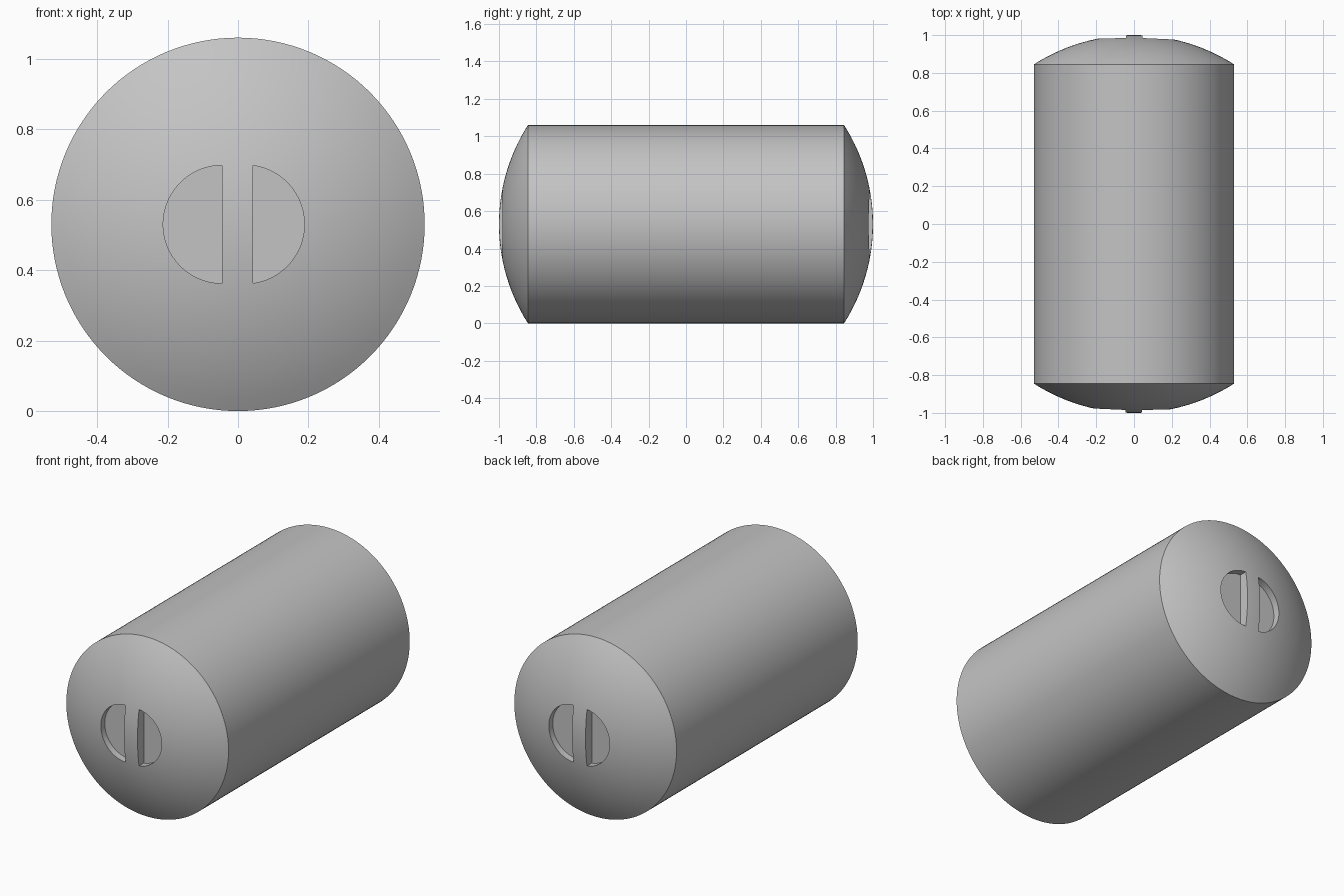
import bpy, bmesh, math
from mathutils import Matrix

cube = bpy.data.objects.get("Cube")
if cube:
    bpy.data.objects.remove(cube, do_unlink=True)

RADIUS, SHOULDER, TIP = 0.53, 0.845, 1.0
FLOOR = 0.94          # depth at which the grip recesses end
SEGMENTS, RINGS = 128, 14

grey = bpy.data.materials.new("plain grey")
grey.use_nodes = True
colour = (0.55, 0.55, 0.55, 1)
grey.diffuse_color = colour
grey.node_tree.nodes["Principled BSDF"].inputs["Base Color"].default_value = colour


def add_object(name, bm):
    mesh = bpy.data.meshes.new(name)
    bmesh.ops.recalc_face_normals(bm, faces=bm.faces)
    bm.to_mesh(mesh)
    bm.free()
    mesh.materials.append(grey)
    obj = bpy.data.objects.new(name, mesh)
    bpy.context.collection.objects.link(obj)
    return obj


# Barrel with shallow spherical ends, lathed around the y axis
rise = TIP - SHOULDER
ball = (RADIUS ** 2 + rise ** 2) / (2 * rise)
sweep = math.asin(RADIUS / ball)
cap = [(ball * math.sin(sweep * i / RINGS), TIP - ball + ball * math.cos(sweep * i / RINGS))
       for i in range(RINGS + 1)]
profile = [(r, -y) for r, y in cap] + [(r, y) for r, y in reversed(cap)]
bm = bmesh.new()
verts = [bm.verts.new((r, y, 0)) for r, y in profile]
edges = [bm.edges.new(pair) for pair in zip(verts, verts[1:])]
bmesh.ops.spin(bm, geom=verts + edges, axis=(0, 1, 0), cent=(0, 0, 0),
               angle=math.tau, steps=SEGMENTS)
bmesh.ops.remove_doubles(bm, verts=bm.verts, dist=0.0001)
bmesh.ops.translate(bm, verts=bm.verts, vec=(0, 0, RADIUS))
barrel = add_object("barrel", bm)


# D-shaped cutters leave an upright grip bar across each end
def grip_cutter(name, centre, radius, edge, side, turn):
    half = math.acos((abs(edge) - centre) / radius)
    bm = bmesh.new()
    ring = []
    for i in range(49):
        a = -half + 2 * half * i / 48
        ring.append(bm.verts.new((side * (centre + radius * math.cos(a)), -FLOOR,
                                  RADIUS + radius * math.sin(a))))
    face = bm.faces.new(ring)
    out = bmesh.ops.extrude_face_region(bm, geom=[face])["geom"]
    bmesh.ops.translate(bm, verts=[v for v in out if isinstance(v, bmesh.types.BMVert)],
                        vec=(0, -0.2, 0))
    bmesh.ops.transform(bm, verts=bm.verts, matrix=Matrix.Rotation(turn, 4, 'Z'))
    cutter = add_object(name, bm)
    cutter.hide_render = True
    return cutter


bpy.context.view_layer.objects.active = barrel
for end, turn in (("front", 0), ("back", math.pi)):
    for name, centre, radius, edge, side in (("wide", 0.045, 0.1675, 0.045, -1),
                                             ("narrow", 0.02, 0.1685, 0.043, 1)):
        cutter = grip_cutter(f"{end}_{name}_recess", centre, radius, edge, side, turn)
        cut = barrel.modifiers.new(cutter.name, 'BOOLEAN')
        cut.operation, cut.solver, cut.object = 'DIFFERENCE', 'EXACT', cutter
        bpy.ops.object.modifier_apply(modifier=cut.name)
        bpy.data.objects.remove(cutter, do_unlink=True)

# Smooth skin with crisp shoulders and recess rims
bpy.ops.object.select_all(action='DESELECT')
barrel.select_set(True)
bpy.ops.object.shade_smooth_by_angle(angle=math.radians(25))
